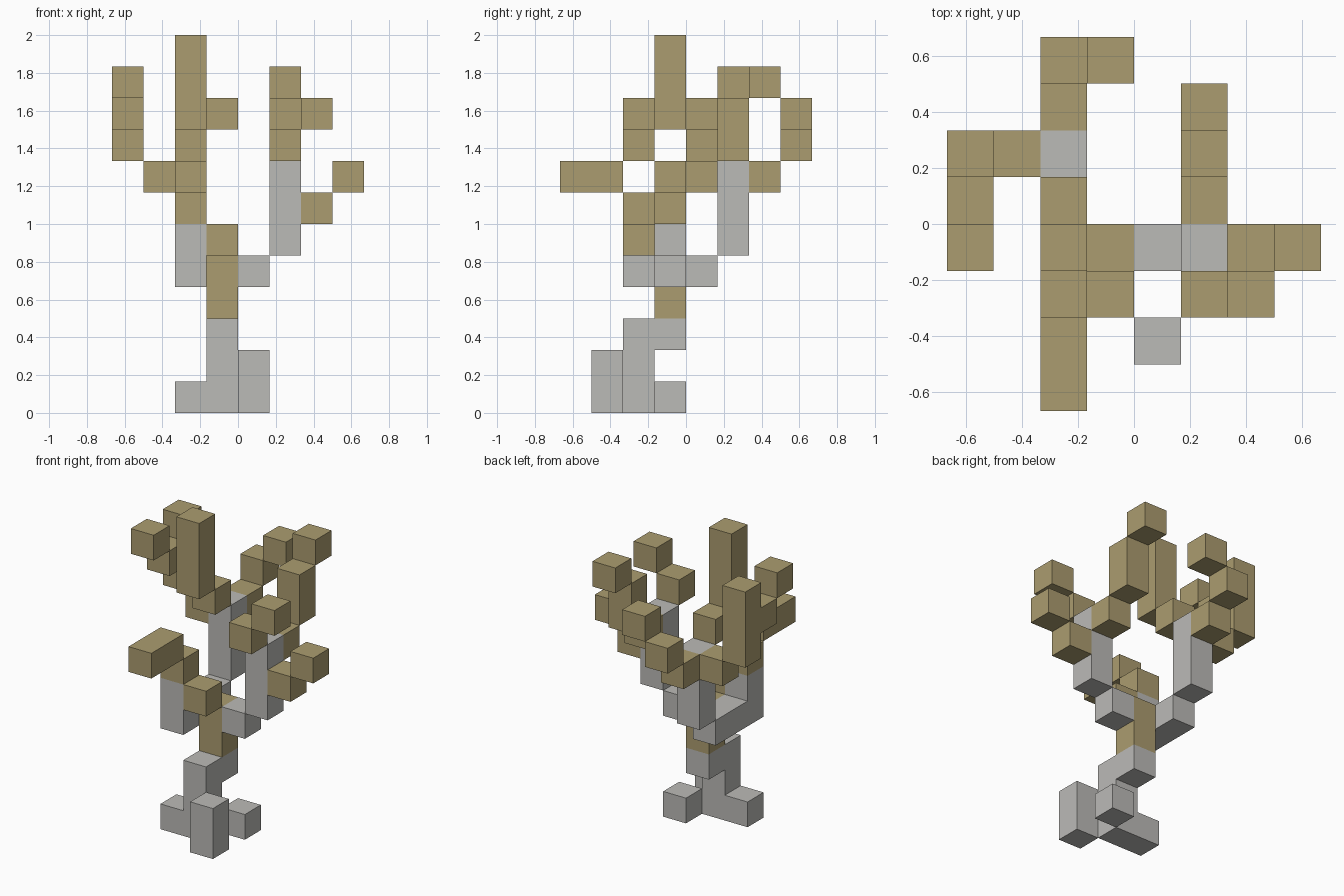
import bpy
import bmesh
from mathutils import Vector

UNIT = 1 / 6                        # edge of one block
ORIGIN = Vector((-4, -4, 0))        # grid corner, in blocks

cube = bpy.data.objects.get("Cube")
if cube:
    bpy.data.objects.remove(cube, do_unlink=True)


def make_material(name, rgb):
    mat = bpy.data.materials.new(name)
    mat.use_nodes = True
    mat.diffuse_color = (*rgb, 1)
    mat.node_tree.nodes["Principled BSDF"].inputs["Base Color"].default_value = (*rgb, 1)
    return mat


GREY = make_material("grey_bark", (0.50, 0.495, 0.475))
TAN = make_material("tan_wood", (0.41, 0.335, 0.16))


def run(x, y, z, axis="z", length=1):
    """Cells of a straight run of blocks along one axis."""
    step = Vector([axis == a for a in "xyz"])
    return [tuple(int(c) for c in Vector((x, y, z)) + step * i) for i in range(length)]


PARTS = {
    # base
    "root_bar": (GREY, run(2, 2, 0, "x", 2)),
    "front_root": (GREY, run(4, 1, 0, "z", 2)),
    "back_root": (GREY, run(4, 3, 0)),
    "lower_trunk": (GREY, run(3, 2, 1, "z", 2) + run(3, 3, 2)),
    "upper_trunk": (TAN, run(3, 3, 3, "z", 2)),
    "trunk_shoot": (TAN, run(3, 2, 5)),
    # right limb with front, middle, outer and back branches
    "right_limb": (GREY, run(2, 2, 4, "y", 3)),
    "front_limb": (GREY, run(2, 2, 5)),
    "front_branch": (TAN, run(2, 2, 6) + run(2, 0, 7, "y", 2)),
    "back_limb": (GREY, run(2, 5, 5, "z", 3)),
    "middle_branch": (TAN, run(2, 4, 8) + run(2, 3, 9, "z", 3)),
    "outer_branch": (TAN, run(1, 5, 7) + run(0, 5, 8, "z", 3)
                     + run(0, 4, 9) + run(0, 3, 10)),
    "back_branch": (TAN, run(2, 6, 7) + run(2, 7, 8) + run(3, 7, 9)),
    # left limb with its three branches
    "left_limb": (GREY, run(4, 3, 4) + run(5, 3, 5, "z", 3)),
    "left_side_branch": (TAN, run(6, 3, 6) + run(7, 3, 7)),
    "left_front_branch": (TAN, run(5, 2, 8) + run(6, 2, 9)),
    "left_back_branch": (TAN, run(5, 4, 7) + run(5, 5, 8, "z", 2) + run(5, 6, 10)),
}
FILLED = {cell for _, cells in PARTS.values() for cell in cells}


def build_part(name, mat, cells):
    """Outer skin of the blocks; faces between touching blocks are left out."""
    bm = bmesh.new()
    for cell in cells:
        centre = Vector(cell) + Vector((0.5, 0.5, 0.5)) + ORIGIN
        for axis in range(3):
            for sign in (-1, 1):
                n = Vector((0, 0, 0))
                n[axis] = sign
                if tuple(int(c) for c in Vector(cell) + n) in FILLED:
                    continue
                u = Vector((n.y, n.z, n.x))
                v = n.cross(u)
                corners = [n + u + v, n - u + v, n - u - v, n + u - v]
                bm.faces.new([bm.verts.new((centre + c / 2) * UNIT) for c in corners])
    bmesh.ops.remove_doubles(bm, verts=bm.verts, dist=UNIT / 100)
    # merge flat runs into single faces
    bmesh.ops.dissolve_limit(bm, angle_limit=0.01, verts=bm.verts, edges=bm.edges)
    mesh = bpy.data.meshes.new(name)
    bm.to_mesh(mesh)
    bm.free()
    mesh.materials.append(mat)
    bpy.context.collection.objects.link(bpy.data.objects.new(name, mesh))


for part, (material, blocks) in PARTS.items():
    build_part(part, material, blocks)
